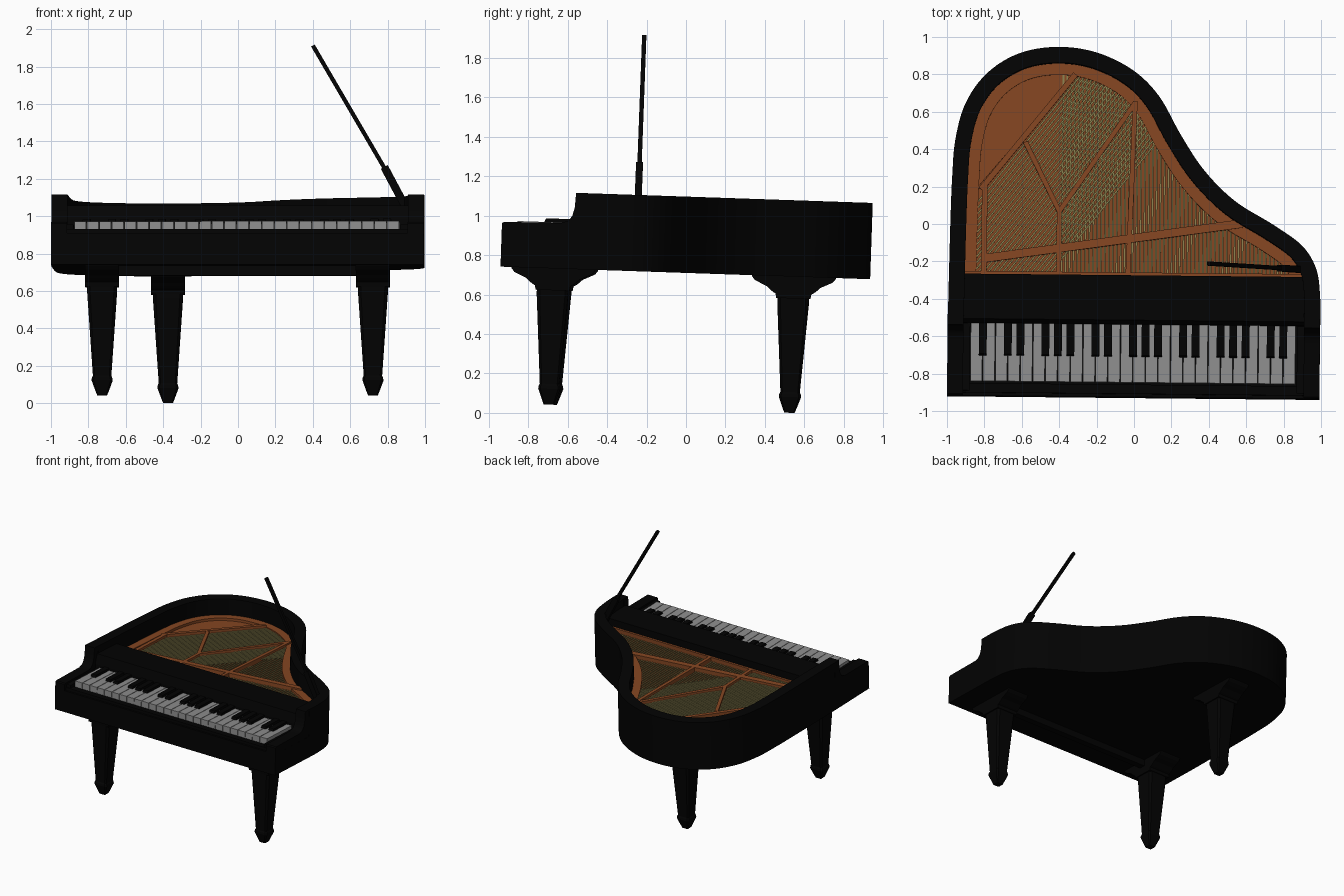
import bpy, bmesh, math
from mathutils import Matrix, Vector

if "Cube" in bpy.data.objects:
    bpy.data.objects.remove(bpy.data.objects["Cube"])

# The whole instrument leans very slightly, so every mesh goes through this matrix
TILT = (Matrix.Translation((0, 0, 1.019)) @ Matrix.Rotation(-0.034, 4, 'X')
        @ Matrix.Rotation(-0.01, 4, 'Z') @ Matrix.Translation((0, 0, -1)))


def material(name, rgb):
    m = bpy.data.materials.new(name)
    m.diffuse_color = (*rgb, 1)
    m.use_nodes = True
    m.node_tree.nodes["Principled BSDF"].inputs["Base Color"].default_value = m.diffuse_color
    return m


BLACK = material("black lacquer", (0.0008, 0.0008, 0.0008))
BROWN = material("copper brown", (0.235, 0.062, 0.016))
GREY = material("key grey", (0.27, 0.27, 0.27))
OLIVE = material("string olive", (0.26, 0.225, 0.08))


def finish(name, bm, mat, smooth=False):
    bmesh.ops.recalc_face_normals(bm, faces=bm.faces)
    me = bpy.data.meshes.new(name)
    bm.to_mesh(me)
    bm.free()
    me.transform(TILT)
    me.materials.append(mat)
    ob = bpy.data.objects.new(name, me)
    bpy.context.collection.objects.link(ob)
    if smooth:
        bpy.context.view_layer.objects.active = ob
        ob.select_set(True)
        bpy.ops.object.shade_smooth_by_angle(angle=math.radians(35))
        ob.select_set(False)
    return ob


def box(bm, x0, x1, y0, y1, z0, z1):
    m = (Matrix.Translation(((x0 + x1) / 2, (y0 + y1) / 2, (z0 + z1) / 2))
         @ Matrix.Diagonal((x1 - x0, y1 - y0, z1 - z0, 1)))
    bmesh.ops.create_cube(bm, size=1, matrix=m)


def beam(bm, a, b, w, h):
    a, b = Vector(a), Vector(b)
    d = (b - a).normalized()
    side = d.cross(Vector((0, 0, 1))).normalized()
    rot = Matrix((d, side, side.cross(d))).transposed().to_4x4()
    bmesh.ops.create_cube(bm, size=1, matrix=Matrix.Translation((a + b) / 2) @ rot
                          @ Matrix.Diagonal(((b - a).length, w, h, 1)))


def loft(bm, rings):
    """Skin a list of closed rings and cap both ends."""
    vs = [[bm.verts.new(p) for p in r] for r in rings]
    n = len(vs[0])
    for r, s in zip(vs, vs[1:]):
        for i in range(n):
            bm.faces.new((r[i], r[(i + 1) % n], s[(i + 1) % n], s[i]))
    bm.faces.new(vs[0])
    bm.faces.new(vs[-1])


def prism_z(bm, pts, z0, z1):
    loft(bm, [[(x, y, z) for x, y in pts] for z in (z0, z1)])


def prism_x(bm, pts, x0, x1):
    loft(bm, [[(x, y, z) for y, z in pts] for x in (x0, x1)])


def wall(bm, outer, inner, z0, z1):
    loft(bm, [[(*o, z0), (*o, z1), (*i, z1), (*i, z0)] for o, i in zip(outer, inner)])


def spline(pts, n=6):
    p = [Vector(q) for q in pts]
    p = [2 * p[0] - p[1]] + p + [2 * p[-1] - p[-2]]
    out = []
    for a, b, c, d in zip(p, p[1:], p[2:], p[3:]):
        for k in range(n):
            t = k / n
            out.append(0.5 * (2 * b + (c - a) * t + (2 * a - 5 * b + 4 * c - d) * t * t
                              + (3 * b - a - 3 * c + d) * t ** 3))
    return out + [p[-2]]


def offset(curve, dist):
    out = []
    for i, p in enumerate(curve):
        t = (curve[min(i + 1, len(curve) - 1)] - curve[max(i - 1, 0)]).normalized()
        out.append(p + Vector((t.y, -t.x)) * dist)
    return out


# Curved case outline, left front round the tail to right front
seen = [(-0.995, -0.49), (-0.982, 0), (-0.972, 0.25), (-0.955, 0.45), (-0.90, 0.645),
        (-0.785, 0.805), (-0.615, 0.91), (-0.41, 0.945), (-0.20, 0.915), (-0.005, 0.82),
        (0.135, 0.68), (0.25, 0.475), (0.375, 0.285), (0.54, 0.12), (0.75, -0.01),
        (0.90, -0.12), (0.975, -0.245), (0.995, -0.39), (0.996, -0.51)]
outline = spline([(x - 0.01 * y, y + 0.01 * x) for x, y in seen])
rim_in = offset(outline, 0.085)
opening = offset(outline, 0.145)
L, R, FRONT = -0.991, 1.0, -0.921

# Case: base board, rim, and the arms stepping down beside the keys
bm = bmesh.new()
prism_z(bm, [Vector((L, FRONT))] + outline + [Vector((R, FRONT))], 0.691, 0.86)
finish("case_base", bm, BLACK, True)
bm = bmesh.new()
wall(bm, outline, rim_in, 0.86, 1.078)
finish("case_rim", bm, BLACK, True)
arm = [(FRONT, 0.86), (FRONT, 0.91), (FRONT + 0.008, 0.918), (-0.62, 0.923), (-0.585, 0.935),
       (-0.566, 0.96), (-0.555, 1.0), (-0.55, 1.078), (-0.495, 1.078), (-0.495, 0.86)]
bm = bmesh.new()
prism_x(bm, arm, L, L + 0.085)
prism_x(bm, arm, R - 0.085, R)
finish("case_arms", bm, BLACK, True)

# Fallboard and the shelf behind the keys
bm = bmesh.new()
prism_x(bm, [(-0.535, 0.86), (-0.535, 0.945), (-0.515, 1.02), (-0.275, 1.02), (-0.275, 0.86)],
        L + 0.085, R - 0.085)
finish("fallboard", bm, BLACK)

# Key slip, key blocks, and the rail under the keybed between the front legs
bm = bmesh.new()
box(bm, L + 0.08, R - 0.08, -0.905, -0.855, 0.85, 0.882)
box(bm, L + 0.08, -0.87, -0.895, -0.53, 0.85, 0.905)
box(bm, 0.878, R - 0.08, -0.895, -0.53, 0.85, 0.905)
box(bm, -0.66, 0.66, -0.685, -0.635, 0.64, 0.70)
finish("key_slip_and_rails", bm, BLACK)

# Keyboard: 26 white keys, black keys following the octave pattern
X0, STEP = -0.869, 1.74 / 26
bm = bmesh.new()
for k in range(26):
    box(bm, X0 + k * STEP + 0.002, X0 + (k + 1) * STEP - 0.002, -0.845, -0.53, 0.86, 0.925)
finish("white_keys", bm, GREY)
bm = bmesh.new()
for k in range(1, 26):
    if k % 7 in (0, 1, 3, 4, 6):
        x = X0 + k * STEP
        prism_x(bm, [(-0.71, 0.92), (-0.70, 0.943), (-0.53, 0.945), (-0.53, 0.92)],
                x - 0.021, x + 0.021)
finish("black_keys", bm, BLACK)

# Soundboard and iron plate border
keep = [i for i, p in enumerate(rim_in) if p.y > -0.33]
edge = [rim_in[i] for i in keep]
hole = [opening[i] for i in keep]
bm = bmesh.new()
prism_z(bm, edge, 0.86, 0.915)
finish("soundboard", bm, BROWN)
bm = bmesh.new()
wall(bm, edge, hole, 0.91, 0.95)
finish("plate_border", bm, BROWN, True)

# Plate corner web and struts
bm = bmesh.new()
web = [p for p in hole if p.x < -0.32 and p.y > 0.185]
prism_z(bm, web, 0.912, 0.93)
for a, b, w in [((-0.80, -0.19), (0.58, 0.01), 0.045), ((-0.82, 0.18), (-0.32, 0.80), 0.03),
                ((-0.585, 0.435), (-0.40, 0.065), 0.026), ((-0.40, 0.065), (0.0, 0.65), 0.026),
                ((0.0, 0.66), (-0.03, -0.28), 0.026), ((-0.40, 0.065), (-0.40, -0.28), 0.026),
                ((-0.80, -0.28), (-0.80, 0.20), 0.03), ((-0.9, -0.268), (0.9, -0.268), 0.02)]:
    beam(bm, (*a, 0.937), (*b, 0.937), w, 0.05)
finish("plate_struts", bm, BROWN)


# Strings, each cut to the plate opening
def clip(p, d):
    ts = []
    loop = [q for q in hole if q.y > -0.27]
    loop = [Vector((loop[0].x, -0.27))] + loop + [Vector((loop[-1].x, -0.27))]
    for a, b in zip(loop, loop[1:] + loop[:1]):
        e = b - a
        den = d.cross(e)
        if abs(den) > 1e-9:
            u = (a - p).cross(d) / den
            if 0 <= u < 1:
                ts.append((a - p).cross(e) / den)
    ts.sort()
    return (p + d * ts[0], p + d * ts[1]) if len(ts) > 1 else None


def strings(name, starts, d, z, w):
    bm = bmesh.new()
    for p in starts:
        seg = clip(p, d)
        if seg and (seg[1] - seg[0]).length > 0.02:
            beam(bm, (*seg[0], z), (*seg[1], z), w, 0.006)
    finish(name, bm, OLIVE)


strings("treble_strings", [Vector((-0.385 + 0.021 * i, 0.0013)) for i in range(58)],
        Vector((0, 1)), 0.928, 0.009)
slant = Vector((0.623, 0.782))
strings("bass_strings", [Vector((-0.81, 0.185)) + Vector((0.782, -0.623)) * (0.025 + 0.02 * i)
                         for i in range(28)], slant, 0.94, 0.009)

# Lid prop: thick lower socket and thin stick
bm = bmesh.new()
beam(bm, (0.905, -0.236, 1.01), (0.785, -0.236, 1.235), 0.035, 0.042)
beam(bm, (0.80, -0.236, 1.205), (0.403, -0.238, 1.885), 0.022, 0.022)
finish("lid_prop", bm, BLACK)

# Three tapered legs with ogee brackets and pointed feet
half = [(0.213, 0.70), (0.211, 0.685), (0.197, 0.667), (0.165, 0.652), (0.135, 0.638),
        (0.118, 0.622), (0.103, 0.61), (0.09, 0.603), (0.086, 0.58)]
leg = [(0.0, 0.026), (0.025, 0.036), (0.08, 0.056), (0.095, 0.054), (0.105, 0.049),
       (0.56, 0.08), (0.59, 0.08)]
for name, cx, cy in (("front_leg_left", -0.72, -0.655), ("front_leg_right", 0.728, -0.655),
                     ("rear_leg", -0.38, 0.555)):
    bm = bmesh.new()
    prism_x(bm, [(cy + y, z) for y, z in half] + [(cy - y, z) for y, z in reversed(half)],
            cx - 0.09, cx + 0.09)
    rings = []
    for z, r in leg:
        c = r * 0.8  # chamfered square section
        rings.append([(cx + x, cy + y, z) for x, y in
                      ((r, -c), (r, c), (c, r), (-c, r), (-r, c), (-r, -c), (-c, -r), (c, -r))])
    loft(bm, rings)
    finish(name, bm, BLACK)
